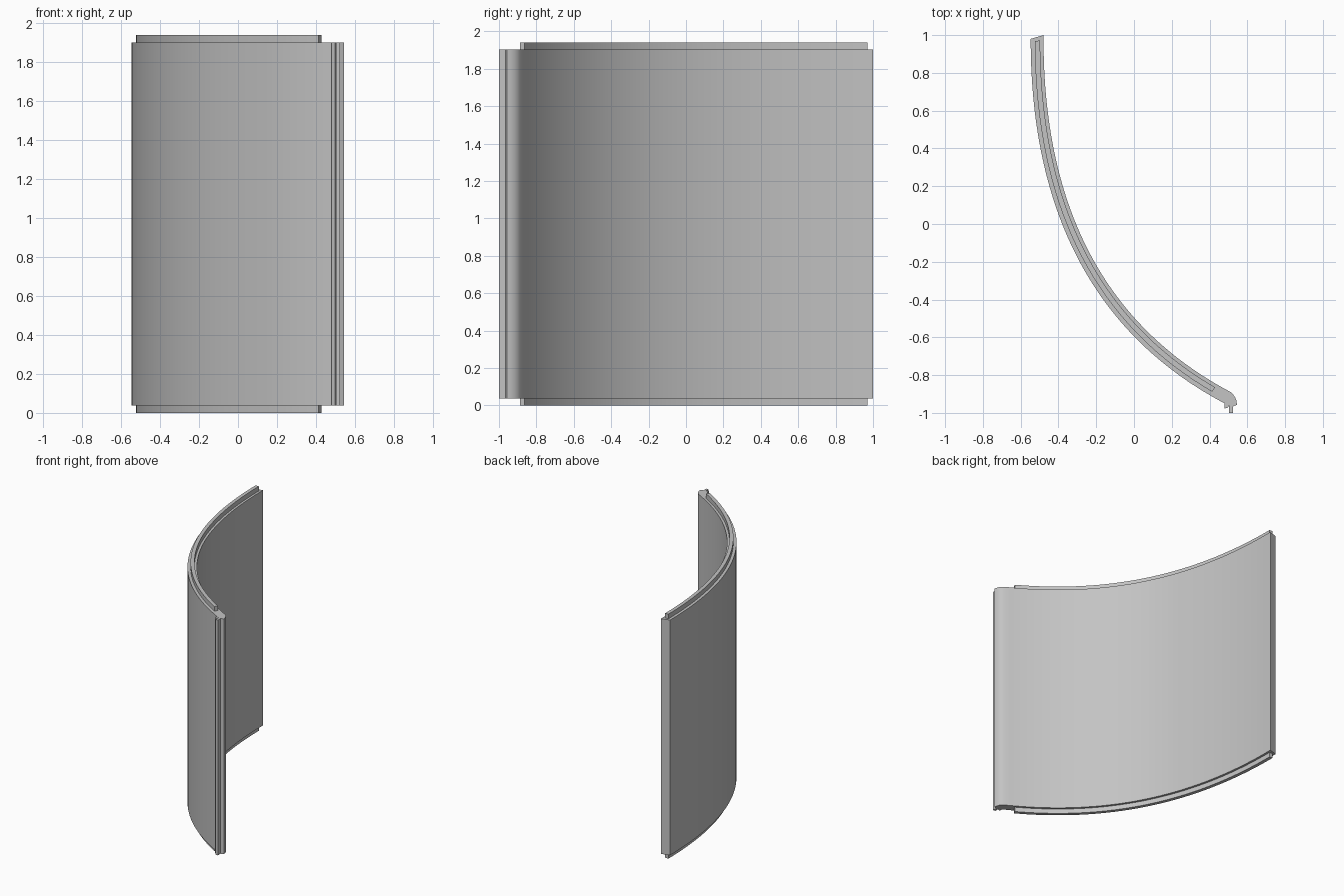
import bpy, bmesh, math
from mathutils import Vector
from mathutils.geometry import interpolate_bezier

cube = bpy.data.objects.get("Cube")
if cube:
    bpy.data.objects.remove(cube, do_unlink=True)

# Single grey material
grey = bpy.data.materials.new("plain_grey")
grey.use_nodes = True
colour = (0.55, 0.55, 0.55, 1)
grey.diffuse_color = colour
grey.node_tree.nodes["Principled BSDF"].inputs["Base Color"].default_value = colour

# Plan curve of the convex face, from the back end to the front end
START, HANDLE_A = Vector((-0.547, 0.98)), Vector((-0.547, 0.15))
HANDLE_B, END = Vector((-0.27, -0.553)), Vector((0.48, -0.95))
THICKNESS = 0.068


def curve_point(t, inset):
    """Point on the plan curve, moved inward towards the concave side."""
    s = 1 - t
    p = s**3 * START + 3*s*s*t * HANDLE_A + 3*s*t*t * HANDLE_B + t**3 * END
    d = s*s * (HANDLE_A - START) + 2*s*t * (HANDLE_B - HANDLE_A) + t*t * (END - HANDLE_B)
    d.normalize()
    return p + Vector((-d.y, d.x)) * inset


def arc(t0, t1, inset, steps=56):
    return [curve_point(t0 + (t1 - t0) * i / steps, inset) for i in range(steps + 1)]


def extrude_profile(name, outline, z0, z1):
    """Closed plan outline raised into a solid."""
    bm = bmesh.new()
    base = bm.faces.new([bm.verts.new((p[0], p[1], z0)) for p in outline])
    top = bmesh.ops.extrude_face_region(bm, geom=[base], use_keep_orig=True)
    moved = [g for g in top["geom"] if isinstance(g, bmesh.types.BMVert)]
    bmesh.ops.translate(bm, verts=moved, vec=(0, 0, z1 - z0))
    bmesh.ops.recalc_face_normals(bm, faces=bm.faces)
    mesh = bpy.data.meshes.new(name)
    bm.to_mesh(mesh)
    bm.free()
    mesh.materials.append(grey)
    obj = bpy.data.objects.new(name, mesh)
    bpy.context.collection.objects.link(obj)
    bpy.ops.object.select_all(action="DESELECT")
    obj.select_set(True)
    bpy.context.view_layer.objects.active = obj
    bpy.ops.object.shade_smooth_by_angle(angle=math.radians(38))
    return obj


# Curved panel with a rounded front nose, a small hook and a slim lip
nose = [(0.48, -0.977), (0.498, -0.972), (0.503, -0.957), (0.503, -1.0), (0.523, -1.0),
        (0.523, -0.966), (0.545, -0.957), (0.543, -0.937), (0.535, -0.917), (0.525, -0.902)]
inner = arc(1, 0, THICKNESS)
inner[-1] = Vector((-0.479, 1.0))
extrude_profile("curved_panel", arc(0, 1, 0) + nose + inner, 0.037, 1.903)

# Raised tongues along the top and bottom edges
for name, z0, z1 in (("top_tongue", 1.903, 1.94), ("bottom_tongue", 0.0, 0.037)):
    outline = arc(0.004, 0.965, 0.022) + arc(0.965, 0.004, 0.05)
    extrude_profile(name, outline, z0, z1)
